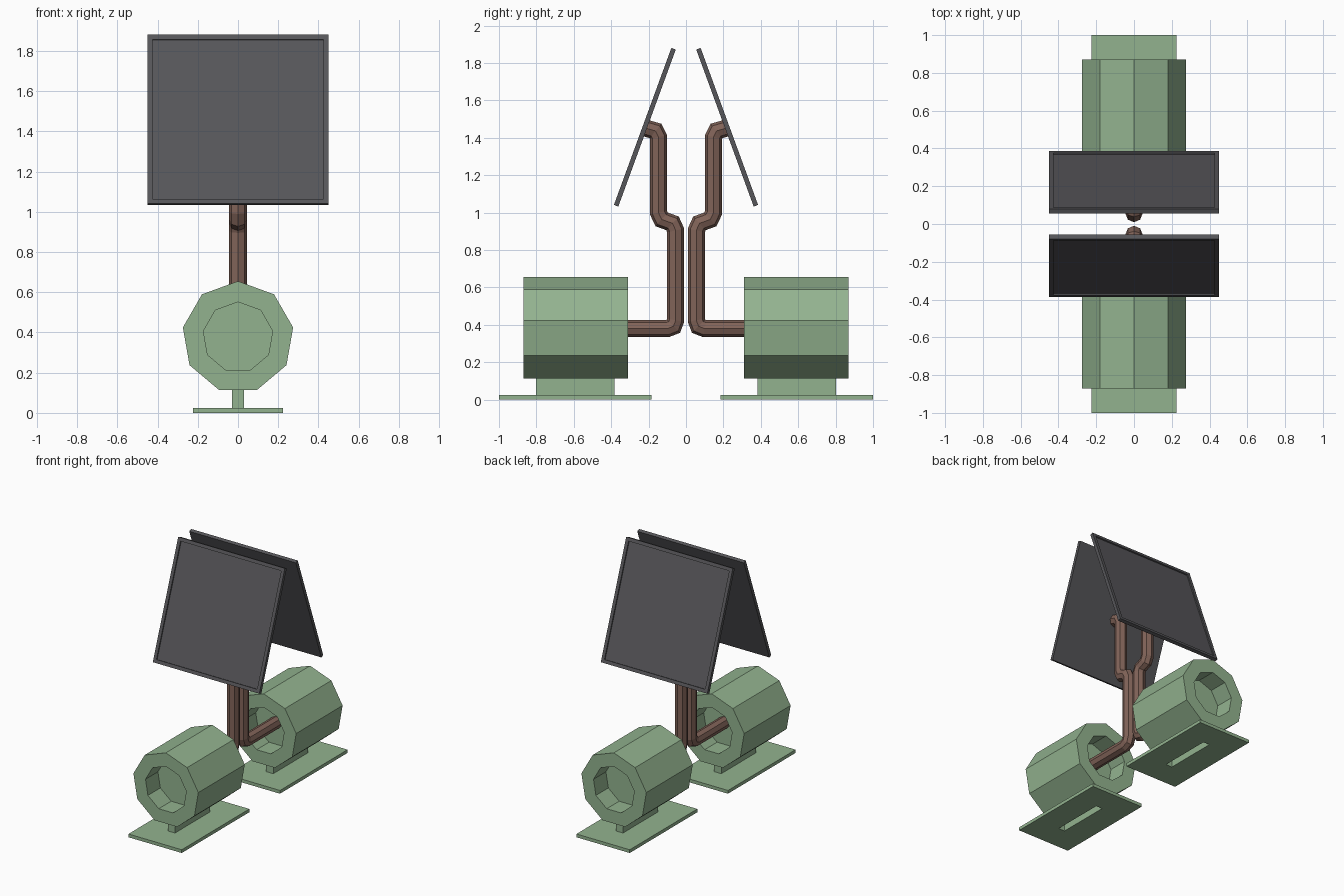
import bpy, bmesh, math
from mathutils import Vector, Matrix

if "Cube" in bpy.data.objects:
    bpy.data.objects.remove(bpy.data.objects["Cube"])


def colour(name, rgb):
    m = bpy.data.materials.new(name)
    m.diffuse_color = (*rgb, 1)
    m.use_nodes = True
    m.node_tree.nodes["Principled BSDF"].inputs["Base Color"].default_value = m.diffuse_color
    return m


GREEN = colour("sage green", (0.29, 0.45, 0.275))
BROWN = colour("brown", (0.22, 0.125, 0.098))
DARK = colour("dark grey", (0.093, 0.092, 0.1))


def loft(name, rings, mat, closed=False):
    """Skin a list of rings; mirrored across y so both halves are built."""
    bm = bmesh.new()
    vs = [[bm.verts.new(p) for p in r] for r in rings]
    pairs = list(zip(vs, vs[1:])) + ([(vs[-1], vs[0])] if closed else [])
    n = len(vs[0])
    for a, b in pairs:
        for i in range(n):
            j = (i + 1) % n
            bm.faces.new((a[i], a[j], b[j], b[i]))
    if not closed:
        bm.faces.new(vs[0])
        bm.faces.new(vs[-1])
    bmesh.ops.recalc_face_normals(bm, faces=bm.faces)
    me = bpy.data.meshes.new(name)
    bm.to_mesh(me)
    bm.free()
    me.materials.append(mat)
    ob = bpy.data.objects.new(name, me)
    bpy.context.collection.objects.link(ob)
    mod = ob.modifiers.new("mirror_y", 'MIRROR')
    mod.use_axis = (False, True, False)
    mod.use_mirror_merge = False
    return ob


def rect(hx, hy, z, cy=0.0):
    return [Vector((sx * hx, cy + sy * hy, z))
            for sx, sy in ((-1, -1), (1, -1), (1, 1), (-1, 1))]


def nonagon(y, r):
    return [Vector((r * math.sin(math.tau * i / 9), y,
                    0.3765 + r * math.cos(math.tau * i / 9))) for i in range(9)]


# Nine-sided drum with a blind recess in each end
loft("drum", [nonagon(y, r) for y, r in (
    (0.46, 0.175), (0.31, 0.175), (0.31, 0.2785),
    (0.87, 0.2785), (0.87, 0.175), (0.72, 0.175))], GREEN)

# Base plate and hollow stem, open at the bottom
C = 0.5925
loft("base_stand", [
    rect(0.03, 0.21, 0.12, C), rect(0.03, 0.21, 0.025, C),
    rect(0.225, 0.4075, 0.025, C), rect(0.225, 0.4075, 0.0, C),
    rect(0.027, 0.207, 0.0, C), rect(0.027, 0.207, 0.116, C)], GREEN, closed=True)

# Bent pipe: octagon swept along a path in the y-z plane with mitred joints
path = [Vector((0, y, z)) for y, z in (
    (0.47, 0.38), (0.10, 0.38), (0.067, 0.393), (0.055, 0.425),
    (0.055, 0.905), (0.072, 0.943), (0.13, 0.964), (0.147, 1.0),
    (0.147, 1.405), (0.163, 1.437), (0.215, 1.452))]
R = 0.0455
rings = []
for k, p in enumerate(path):
    d1 = (p - path[k - 1]).normalized() if k else (path[1] - p).normalized()
    d2 = (path[k + 1] - p).normalized() if k + 1 < len(path) else d1
    t = (d1 + d2).normalized()
    side = Vector((1, 0, 0)).cross(t) / t.dot(d1)
    rings.append([p + R * (Vector((math.cos(a), 0, 0)) + side * math.sin(a))
                  for a in (math.tau * i / 8 for i in range(8))])
loft("pipe", rings, BROWN)

# Tilted screen with a shallow framed recess on its outer face
M = Matrix.Translation((0, 0.22, 1.457)) @ Matrix.Rotation(math.radians(-69.9), 4, 'X')
loft("screen", [[M @ v for v in rect(hx, hy, z)] for hx, hy, z in (
    (0.45, 0.447, -0.0125), (0.45, 0.447, 0.0125),
    (0.425, 0.422, 0.0125), (0.425, 0.422, 0.003))], DARK)
